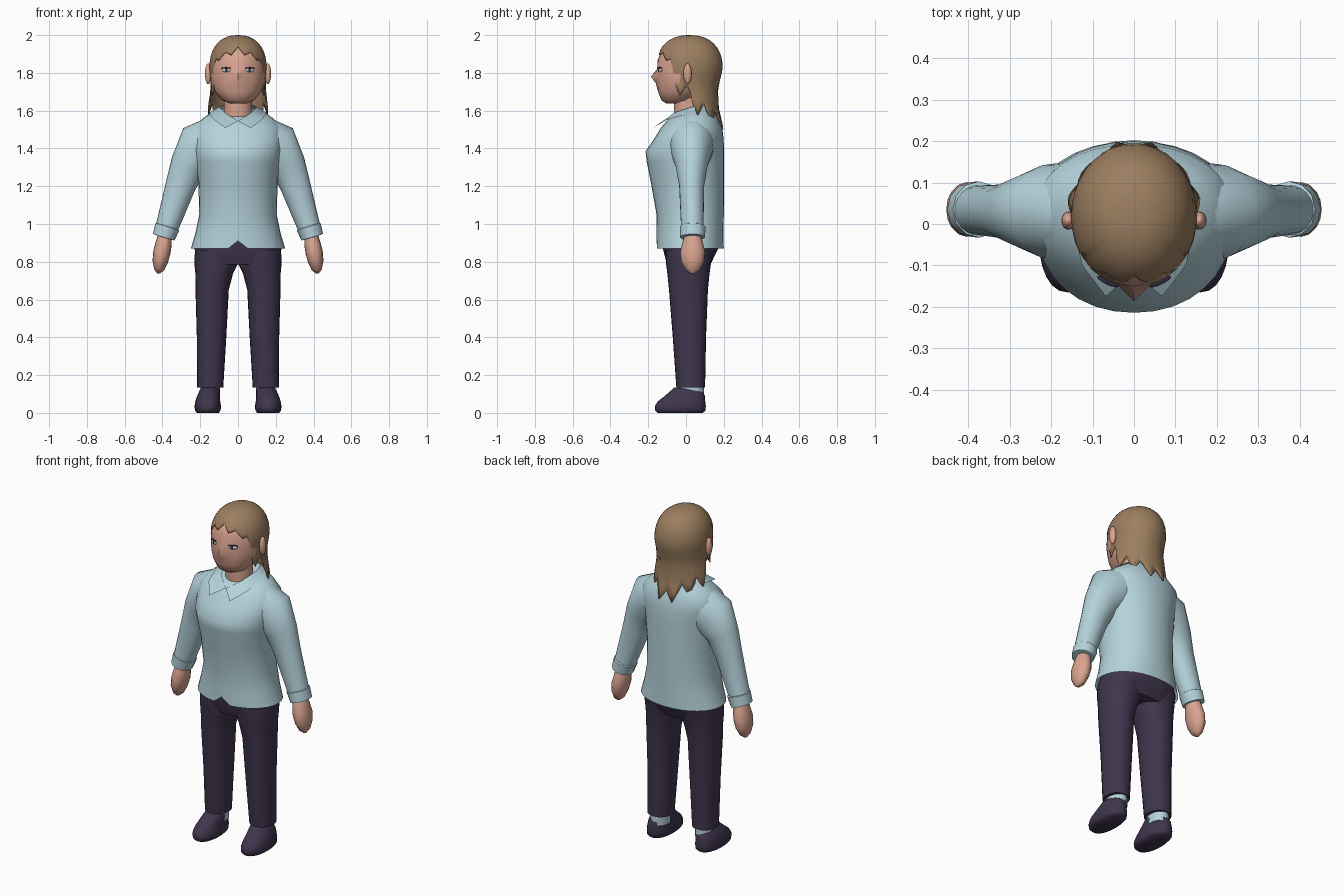
import bpy, bmesh, math
from mathutils import Matrix

if "Cube" in bpy.data.objects:
    bpy.data.objects.remove(bpy.data.objects["Cube"])


def material(name, rgb):
    m = bpy.data.materials.new(name)
    m.diffuse_color = (*rgb, 1)
    m.use_nodes = True
    m.node_tree.nodes["Principled BSDF"].inputs["Base Color"].default_value = m.diffuse_color
    return m


SHIRT = material("pale blue cloth", (0.46, 0.65, 0.71))
PANTS = material("dark plum cloth", (0.05, 0.036, 0.075))
SKIN = material("skin", (0.70, 0.37, 0.28))
HAIR = material("light brown hair", (0.33, 0.21, 0.115))
WHITE = material("eye white", (0.65, 0.66, 0.72))
DARK = material("eye dark", (0.025, 0.025, 0.05))


def finish(name, bm, mat, mirror=False, angle=50):
    bmesh.ops.recalc_face_normals(bm, faces=bm.faces)
    me = bpy.data.meshes.new(name)
    bm.to_mesh(me)
    bm.free()
    me.materials.append(mat)
    me.polygons.foreach_set("use_smooth", [True] * len(me.polygons))
    me.set_sharp_from_angle(angle=math.radians(angle))
    ob = bpy.data.objects.new(name, me)
    bpy.context.collection.objects.link(ob)
    if mirror:
        ob.modifiers.new("mirror", 'MIRROR')
    return ob


def loft(name, rings, mat, mirror=False, n=24, power=2.0, caps=(True, True), edit=None):
    """rings: (cx, cy, cz, rx, ry, tilt in degrees, slope along y); vertex 0 is the front."""
    bm = bmesh.new()
    rows = []
    for ring in rings:
        cx, cy, cz, rx, ry, tilt, slope = (*ring, 0, 0)[:7]
        t = math.radians(tilt)
        row = []
        for i in range(n):
            a = 2 * math.pi * i / n
            s, c = math.sin(a), -math.cos(a)
            u = rx * math.copysign(abs(s) ** (2 / power), s)
            v = ry * math.copysign(abs(c) ** (2 / power), c)
            row.append(bm.verts.new((cx + u * math.cos(t), cy + v,
                                     cz + u * math.sin(t) + slope * v)))
        rows.append(row)
    for lo, hi in zip(rows, rows[1:]):
        for i in range(n):
            j = (i + 1) % n
            bm.faces.new((lo[i], lo[j], hi[j], hi[i]))
    if caps[0]:
        bm.faces.new(rows[0])
    if caps[1]:
        bm.faces.new(rows[-1])
    if edit:
        edit(rows)
    return finish(name, bm, mat, mirror)


def blob(name, loc, radii, mat, turn=0):
    bm = bmesh.new()
    m = (Matrix.Translation(loc) @ Matrix.Rotation(math.radians(turn), 4, 'Z')
         @ Matrix.Diagonal((*radii, 1)))
    bmesh.ops.create_uvsphere(bm, u_segments=16, v_segments=10, radius=1, matrix=m)
    return finish(name, bm, mat, True, 180)


def interp(table, x):
    for p, q in zip(table, table[1:]):
        if x <= q[0]:
            f = max(0, (x - p[0]) / (q[0] - p[0]))
            return [a + (b - a) * f for a, b in zip(p[1:], q[1:])]
    return list(table[-1][1:])


# Shirt body with a small notch in the front hem and a dipped neckline
def shirt_edit(rows):
    rows[0][0].co.z += 0.04
    for v in rows[-1]:
        v.co.z -= 0.4 * max(0, 0.045 - v.co.y)


loft("shirt_body", [
    (0, .022, .87, .25, .178), (0, .022, .95, .226, .177), (0, .022, 1.05, .205, .178),
    (0, .008, 1.22, .21, .194), (0, -.003, 1.33, .226, .205), (0, -.006, 1.385, .235, .208),
    (0, .015, 1.45, .245, .184), (0, .03, 1.51, .238, .162), (0, .04, 1.56, .185, .13),
    (0, .045, 1.61, .115, .095)], SHIRT, n=32, power=2.1, caps=(False, True), edit=shirt_edit)

# Sleeves and cuffs
loft("sleeve", [
    (.10, .03, 1.45, .13, .12, 60), (.20, .03, 1.40, .14, .115, 50),
    (.265, .03, 1.31, .095, .085, 27), (.305, .03, 1.20, .08, .066, 20),
    (.37, .033, 1.0, .062, .06, 17), (.393, .035, .935, .056, .06, 17)], SHIRT, True)
loft("cuff", [
    (.373, .035, .99, .058, .058, 17), (.374, .035, .986, .066, .068, 17),
    (.393, .035, .93, .06, .066, 17), (.393, .035, .929, .045, .05, 17)], SHIRT, True, n=12)

# Pointed collar flaps
inner = [(0, .13, 1.625), (.08, .10, 1.63), (.10, .03, 1.62), (.07, -.06, 1.59), (0, -.115, 1.545)]
outer = [(0, .172, 1.59), (.11, .14, 1.585), (.155, .03, 1.588), (.125, -.1, 1.552), (.068, -.175, 1.508)]
bm = bmesh.new()
a, b = [[bm.verts.new(p) for p in line] for line in (inner, outer)]
for i in range(4):
    bm.faces.new((a[i], b[i], b[i + 1], a[i + 1]))
finish("collar", bm, SHIRT, True)

# Hands
loft("hand", [
    (.385, .035, .95, .034, .04, 12), (.393, .035, .90, .043, .055, 12),
    (.403, .035, .85, .046, .066, 10), (.412, .035, .80, .041, .06, 8),
    (.417, .035, .758, .027, .038, 5), (.42, .035, .738, .008, .012)], SKIN, True, n=16)

# Trousers
loft("trouser_hips", [
    (0, .015, .785, .20, .115), (0, .018, .82, .222, .128), (0, .024, .87, .23, .146),
    (0, .024, .93, .205, .15)], PANTS, n=32, power=2.5)
loft("trouser_leg", [
    (.147, .025, .135, .069, .076), (.14, .018, .40, .078, .088), (.137, .013, .65, .088, .103),
    (.126, .013, .74, .10, .112), (.116, .013, .79, .115, .119), (.115, .02, .86, .113, .13)],
    PANTS, True, power=2.2)

# Socks and shoes
loft("sock", [(.147, .025, .08, .052, .07), (.147, .025, .16, .052, .07)], SHIRT, True, n=16)
loft("shoe", [
    (.16, -.03, 0, .058, .12), (.16, -.03, .012, .068, .133), (.16, -.03, .035, .07, .135),
    (.16, -.024, .06, .066, .126), (.156, -.006, .09, .06, .106),
    (.15, .016, .118, .054, .078, 0, -.2), (.15, .02, .122, .05, .07, 0, -.2)],
    PANTS, True, power=2.2)

# Neck, head with a pointed nose, ears
loft("neck", [(0, .02, 1.48, .085, .08), (0, .012, 1.58, .075, .076), (0, .012, 1.70, .075, .076)], SKIN)


def nose(rows):
    rows[4][0].co.y -= 0.032
    rows[3][0].co.y -= 0.008


loft("head", [
    (0, -.06, 1.638, .04, .045), (0, -.048, 1.655, .085, .082), (0, -.02, 1.70, .122, .128),
    (0, -.005, 1.745, .14, .147), (0, .001, 1.78, .146, .155), (0, .005, 1.82, .147, .158),
    (0, .01, 1.87, .142, .16), (0, .015, 1.93, .12, .14), (0, .02, 1.96, .08, .09)],
    SKIN, edit=nose)
blob("ear", (.158, .008, 1.795), (.017, .022, .055), SKIN)

# Eyes
blob("eye_white", (.063, -.138, 1.815), (.025, .006, .011), WHITE, 26)
blob("iris", (.060, -.141, 1.815), (.010, .006, .010), DARK, 26)
blob("eyelash", (.064, -.139, 1.826), (.028, .007, .004), DARK, 26)

# Hair: one shell whose lower edge follows a jagged hairline
edge = [(0, 1.925), (50, 1.875), (57, 1.86), (61, 1.73), (70, 1.68), (80, 1.72), (88, 1.73),
        (97, 1.62), (140, 1.575), (180, 1.52)]
width = [(1.46, 1.1, 1.12), (1.6, 1.08, .88), (1.72, .94, .85), (1.82, 1, 1)]
bm = bmesh.new()
top = bm.verts.new((0, .02, 2.0))
cols, steps = 72, 14
strands = []
for i in range(cols):
    ang = 360 * i / cols
    d = min(ang, 360 - ang)
    low = interp(edge, d)[0]
    jag = abs(i % 6 - 3) / 3 - .5
    low += jag * (.08 if d > 100 else .03 if d < 56 else 0)
    s, c = math.sin(math.radians(ang)), -math.cos(math.radians(ang))
    strand = []
    for k in range(1, steps + 1):
        z = 2 - (2 - low) * (k / steps) ** 1.8
        if z > 1.82:
            sx = sy = (1 - ((z - 1.82) / .18) ** 2.3) ** (1 / 2.3)
        else:
            sx, sy = interp(width, z)
        strand.append(bm.verts.new((.152 * s * sx, .02 + (.18 if c < 0 else .175) * c * sy, z)))
    strands.append(strand)
for i in range(cols):
    p, q = strands[i], strands[(i + 1) % cols]
    bm.faces.new((top, p[0], q[0]))
    for k in range(steps - 1):
        bm.faces.new((p[k], p[k + 1], q[k + 1], q[k]))
hair = finish("hair", bm, HAIR)
shell = hair.modifiers.new("thickness", 'SOLIDIFY')
shell.thickness = 0.006
shell.offset = -1
